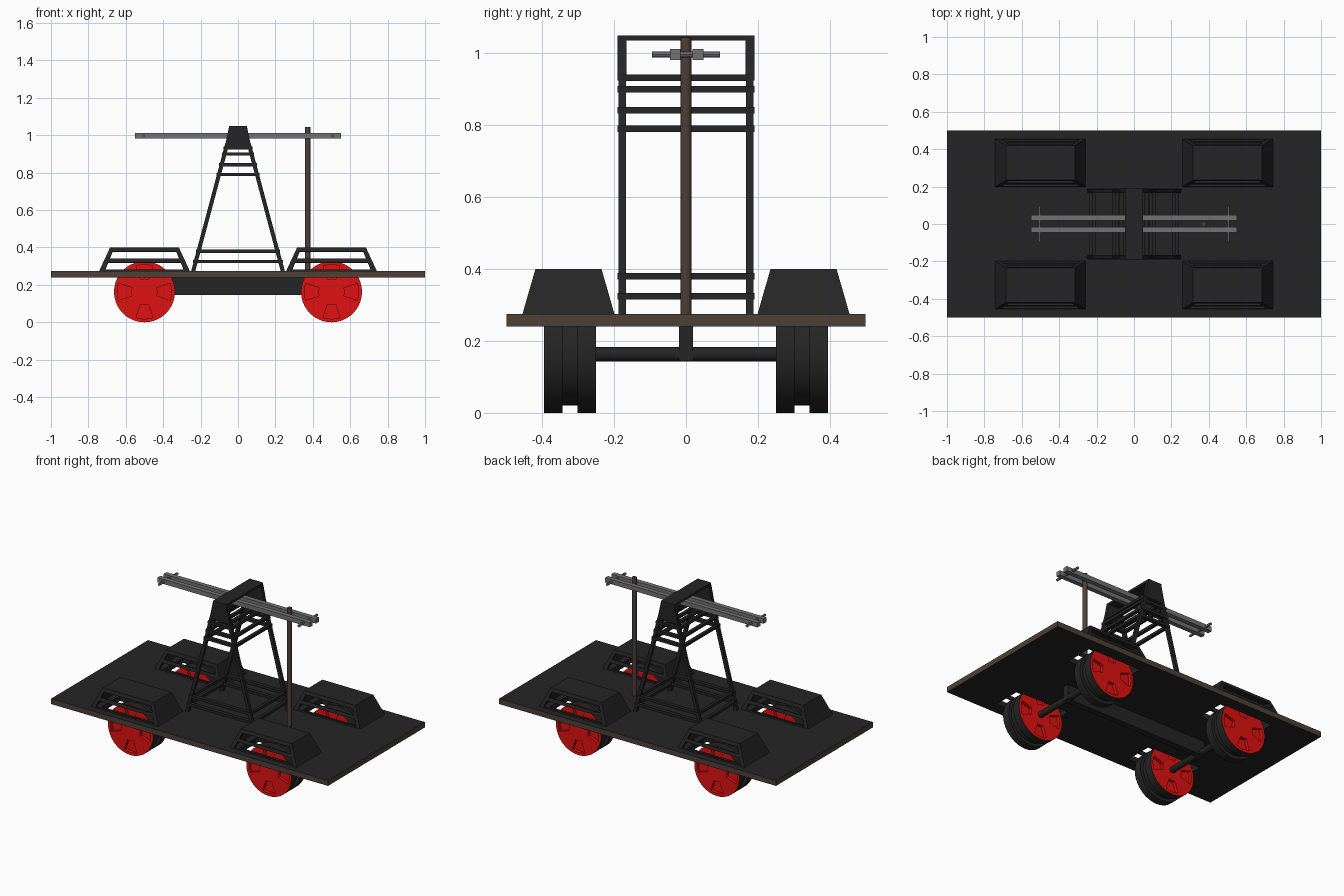
import bpy, bmesh, math
from mathutils import Vector

if "Cube" in bpy.data.objects:
    bpy.data.objects.remove(bpy.data.objects["Cube"])


def material(name, col):
    m = bpy.data.materials.new(name)
    m.diffuse_color = (*col, 1)
    m.use_nodes = True
    m.node_tree.nodes["Principled BSDF"].inputs["Base Color"].default_value = m.diffuse_color
    return m


BLACK = material("black paint", (0.018, 0.018, 0.018))
BROWN = material("brown wood", (0.075, 0.052, 0.038))
RED = material("red paint", (0.75, 0.006, 0.006))
GREY = material("grey steel", (0.17, 0.17, 0.17))


def finish(bm, name, mats, loc=(0, 0, 0), smooth=False):
    bmesh.ops.recalc_face_normals(bm, faces=bm.faces[:])
    me = bpy.data.meshes.new(name)
    bm.to_mesh(me)
    bm.free()
    for m in mats:
        me.materials.append(m)
    if smooth:
        for p in me.polygons:
            p.use_smooth = True
        me.set_sharp_from_angle(angle=math.radians(30))
    ob = bpy.data.objects.new(name, me)
    ob.location = loc
    bpy.context.collection.objects.link(ob)
    return ob


def box(name, lo, hi, mat):
    bm = bmesh.new()
    bmesh.ops.create_cube(bm, size=1)
    for v in bm.verts:
        v.co = [(a + b) / 2 + c * (b - a) for a, b, c in zip(lo, hi, v.co)]
    return finish(bm, name, [mat])


def prism(name, pts, y0, y1, mat):
    """Outline in x,z extruded along y."""
    bm = bmesh.new()
    f = bm.faces.new([bm.verts.new((x, y0, z)) for x, z in pts])
    ext = bmesh.ops.extrude_face_region(bm, geom=[f])["geom"]
    for v in ext:
        if isinstance(v, bmesh.types.BMVert):
            v.co.y = y1
    return finish(bm, name, [mat])


def rod(name, p, q, r, mat, seg=16):
    p, q = Vector(p), Vector(q)
    bm = bmesh.new()
    bmesh.ops.create_cone(bm, cap_ends=True, segments=seg, radius1=r, radius2=r, depth=(q - p).length)
    rot = (q - p).to_track_quat('Z', 'Y')
    for v in bm.verts:
        v.co = rot @ v.co + (p + q) / 2
    return finish(bm, name, [mat], smooth=True)


# Deck with wheel openings, brown outer edges
xs = [-1, -0.69, -0.31, 0.31, 0.69, 1]
ys = [-0.5, -0.42, -0.23, 0.23, 0.42, 0.5]
bm = bmesh.new()
grid = [[bm.verts.new((x, y, 0.24)) for y in ys] for x in xs]
for i in range(5):
    for j in range(5):
        if not (i in (1, 3) and j in (1, 3)):
            bm.faces.new((grid[i][j], grid[i + 1][j], grid[i + 1][j + 1], grid[i][j + 1]))
ext = bmesh.ops.extrude_face_region(bm, geom=bm.faces[:])["geom"]
for v in ext:
    if isinstance(v, bmesh.types.BMVert):
        v.co.z = 0.275
for f in bm.faces:
    c = f.calc_center_median()
    f.material_index = int(abs(c.x) > 0.99 or abs(c.y) > 0.49)
finish(bm, "deck", [BLACK, BROWN])


# Slotted wheel covers
def cover(cx, cy):
    zs = [0.275, 0.283, 0.32, 0.341, 0.378, 0.40]
    us = [0, 0.06, 0.94, 1]
    bm = bmesh.new()

    def pt(u, v, z):
        t = (z - 0.275) / 0.125
        hx, hy = 0.242 - 0.058 * t, 0.128 - 0.036 * t
        return bm.verts.new(((2 * u - 1) * hx, (2 * v - 1) * hy, z))

    for k in range(5):
        a, b = zs[k], zs[k + 1]
        for s in (0, 1):
            bm.faces.new((pt(s, 0, a), pt(s, 1, a), pt(s, 1, b), pt(s, 0, b)))
            for i in range(3):
                if i == 1 and k in (1, 3):
                    continue
                u, w = us[i], us[i + 1]
                bm.faces.new((pt(u, s, a), pt(w, s, a), pt(w, s, b), pt(u, s, b)))
    for i in range(3):
        u, w = us[i], us[i + 1]
        bm.faces.new((pt(u, 0, 0.4), pt(w, 0, 0.4), pt(w, 1, 0.4), pt(u, 1, 0.4)))
    bmesh.ops.remove_doubles(bm, verts=bm.verts[:], dist=0.0005)
    ob = finish(bm, "wheel_cover", [BLACK], (cx, cy, 0))
    top = max(ob.data.polygons, key=lambda p: p.center.z)
    if top.normal.z < 0:
        ob.data.flip_normals()
    sol = ob.modifiers.new("thickness", 'SOLIDIFY')
    sol.thickness = 0.012
    sol.offset = -1


# Double-rimmed wheels with red recessed faces
def wheel(cx, cy):
    n, h, g = 40, 0.0725, 0.021
    prof = [(0.07, -h), (0.145, -h), (0.163, -h), (0.163, -g), (0.143, -g),
            (0.143, g), (0.163, g), (0.163, h), (0.145, h), (0.07, h)]
    bm = bmesh.new()
    rings = []
    for r, y in prof:
        rings.append([bm.verts.new((r * math.cos(j * math.tau / n), y, r * math.sin(j * math.tau / n)))
                      for j in range(n)])
    pockets = {-1: [], 1: []}
    for k in range(len(prof) - 1):
        for j in range(n):
            m = (j + 1) % n
            f = bm.faces.new((rings[k][j], rings[k][m], rings[k + 1][m], rings[k + 1][j]))
            f.material_index = int(k in (0, 1, 7, 8))
            if k in (0, 8) and (j + 2) % 10 < 4:
                pockets[-1 if k == 0 else 1].append(f)
    for ring in (rings[0], rings[-1]):
        bm.faces.new(ring).material_index = 1
    for s, faces in pockets.items():
        ext = bmesh.ops.extrude_face_region(bm, geom=faces)["geom"]
        for v in ext:
            if isinstance(v, bmesh.types.BMVert):
                v.co.y -= s * 0.02
        bmesh.ops.delete(bm, geom=[f for f in faces if f.is_valid], context='FACES_ONLY')
    finish(bm, "wheel", [BLACK, RED], (cx, cy, 0.163), smooth=True)


for sx in (-1, 1):
    for sy in (-1, 1):
        cover(sx * 0.5, sy * 0.327)
        wheel(sx * 0.5, sy * 0.3225)
    rod("axle", (sx * 0.5, -0.26, 0.163), (sx * 0.5, 0.26, 0.163), 0.02, BLACK)

# Beam under the deck
box("under_beam", (-0.52, -0.02, 0.145), (0.52, 0.02, 0.242), BLACK)


# A-frame tower
def leg_x(z):
    return 0.25 - (z - 0.275) * 0.267


for sy in (-1, 1):
    y0, y1 = sorted((sy * 0.167, sy * 0.188))
    for sx in (-1, 1):
        a, b = leg_x(0.27), leg_x(0.96)
        prism("tower_leg", [(sx * a, 0.27), (sx * (a - 0.022), 0.27),
                            (sx * (b - 0.022), 0.96), (sx * b, 0.96)], y0, y1, BLACK)
    c0, c1 = sorted((sy * 0.166, sy * 0.19))
    prism("tower_cap_side", [(-0.073, 0.925), (0.073, 0.925), (0.047, 1.05), (-0.047, 1.05)], c0, c1, BLACK)
    for z in (0.325, 0.38, 0.79, 0.842, 0.90):
        x = leg_x(z) + 0.003
        box("tower_side_rail", (-x, y0 - 0.002, z - 0.009), (x, y1 + 0.002, z + 0.009), BLACK)
box("tower_cap_top", (-0.048, -0.19, 1.036), (0.048, 0.19, 1.05), BLACK)
for sx in (-1, 1):
    for z in (0.325, 0.38, 0.79, 0.842, 0.90, 0.932):
        x0, x1 = sorted((sx * (leg_x(z) + 0.002), sx * (leg_x(z) - 0.018)))
        box("tower_cross_rail", (x0, -0.175, z - 0.009), (x1, 0.175, z + 0.009), BLACK)

# Pump beams and handles
for y in (-0.03, 0.033):
    box("pump_beam", (-0.55, y - 0.015, 0.982), (0.55, y + 0.015, 1.012), GREY)
for x in (-0.505, 0.505):
    rod("pump_handle", (x, -0.095, 0.997), (x, 0.095, 0.997), 0.008, GREY, 12)

# Wooden connecting pole
rod("pole", (0.373, 0, 0.26), (0.373, 0, 1.045), 0.015, BROWN)
